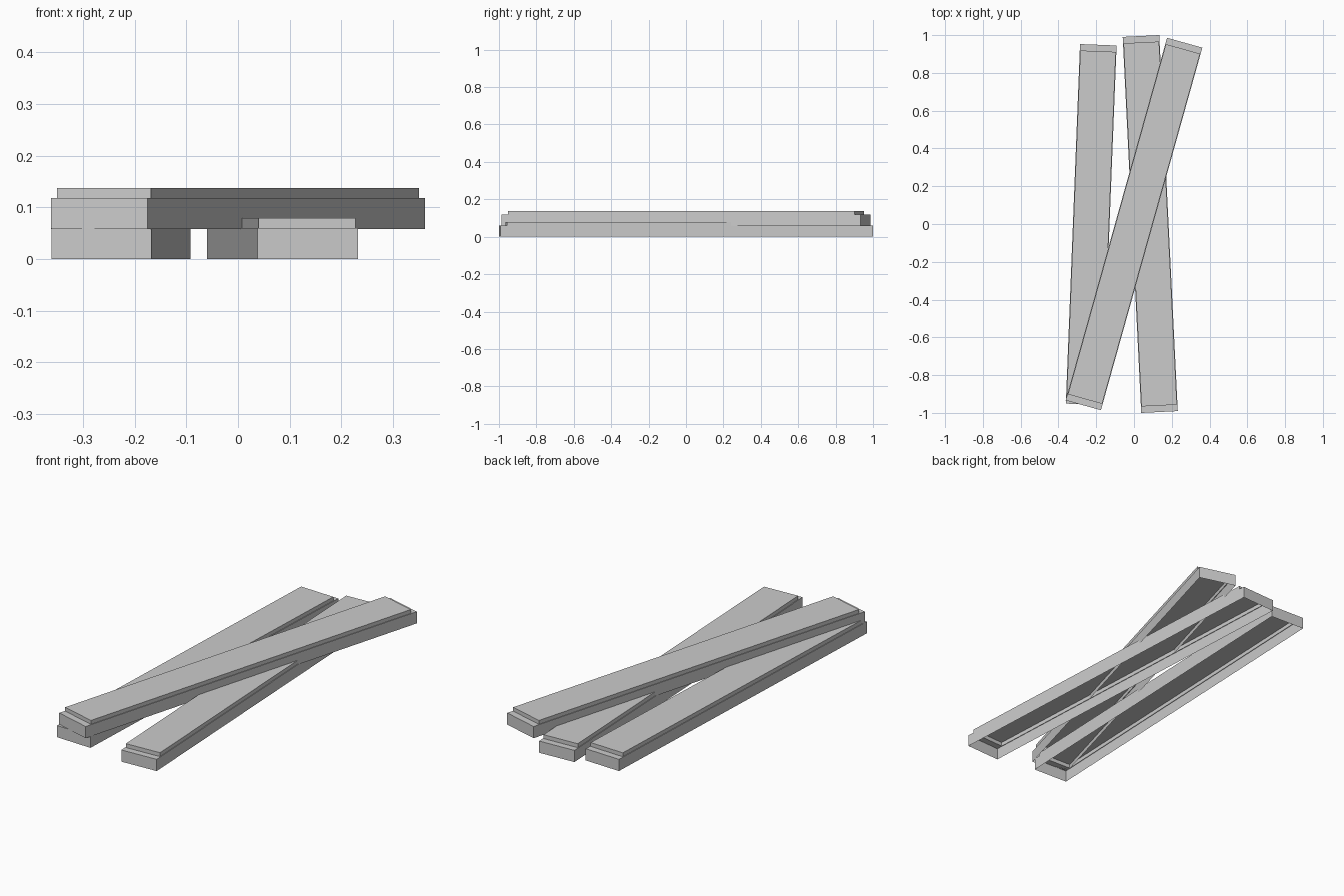
import bpy
import bmesh
from math import radians

cube = bpy.data.objects.get("Cube")
if cube:
    bpy.data.objects.remove(cube, do_unlink=True)

# One flat grey for every plank
grey = bpy.data.materials.new("plank_grey")
grey.use_nodes = True
colour = (0.6, 0.6, 0.6, 1)
grey.diffuse_color = colour
grey.node_tree.nodes["Principled BSDF"].inputs["Base Color"].default_value = colour

WIDTH = 0.194
LEDGE_HEIGHT, TOP_HEIGHT = 0.06, 0.08
END_INSET, SIDE_INSET = 0.034, 0.003


def plank(name, length, location, angle):
    """Hollow plank, open underneath, with a stepped top."""
    bm = bmesh.new()

    def ring(z, inset):
        x = WIDTH / 2 - SIDE_INSET * inset
        y = length / 2 - END_INSET * inset
        return [bm.verts.new((sx * x, sy * y, z))
                for sx, sy in ((-1, -1), (1, -1), (1, 1), (-1, 1))]

    # Outer walls, ledge, step, then the top panel
    rings = [ring(0, 0), ring(LEDGE_HEIGHT, 0),
             ring(LEDGE_HEIGHT, 1), ring(TOP_HEIGHT, 1)]
    for low, high in zip(rings, rings[1:]):
        for i in range(4):
            j = (i + 1) % 4
            bm.faces.new((low[i], low[j], high[j], high[i]))
    bm.faces.new(rings[-1])

    mesh = bpy.data.meshes.new(name)
    bm.to_mesh(mesh)
    bm.free()
    mesh.materials.append(grey)
    obj = bpy.data.objects.new(name, mesh)
    obj.location = location
    obj.rotation_euler.z = radians(angle)
    bpy.context.collection.objects.link(obj)


# Two planks on the ground and one lying across them
plank("right_plank", 1.905, (-0.2265, -0.003, 0), -2.26)
plank("left_plank", 1.993, (0.086, 0, 0), 2.82)
plank("crossing_plank", 1.993, (0, 0, 0.058), -15.63)
